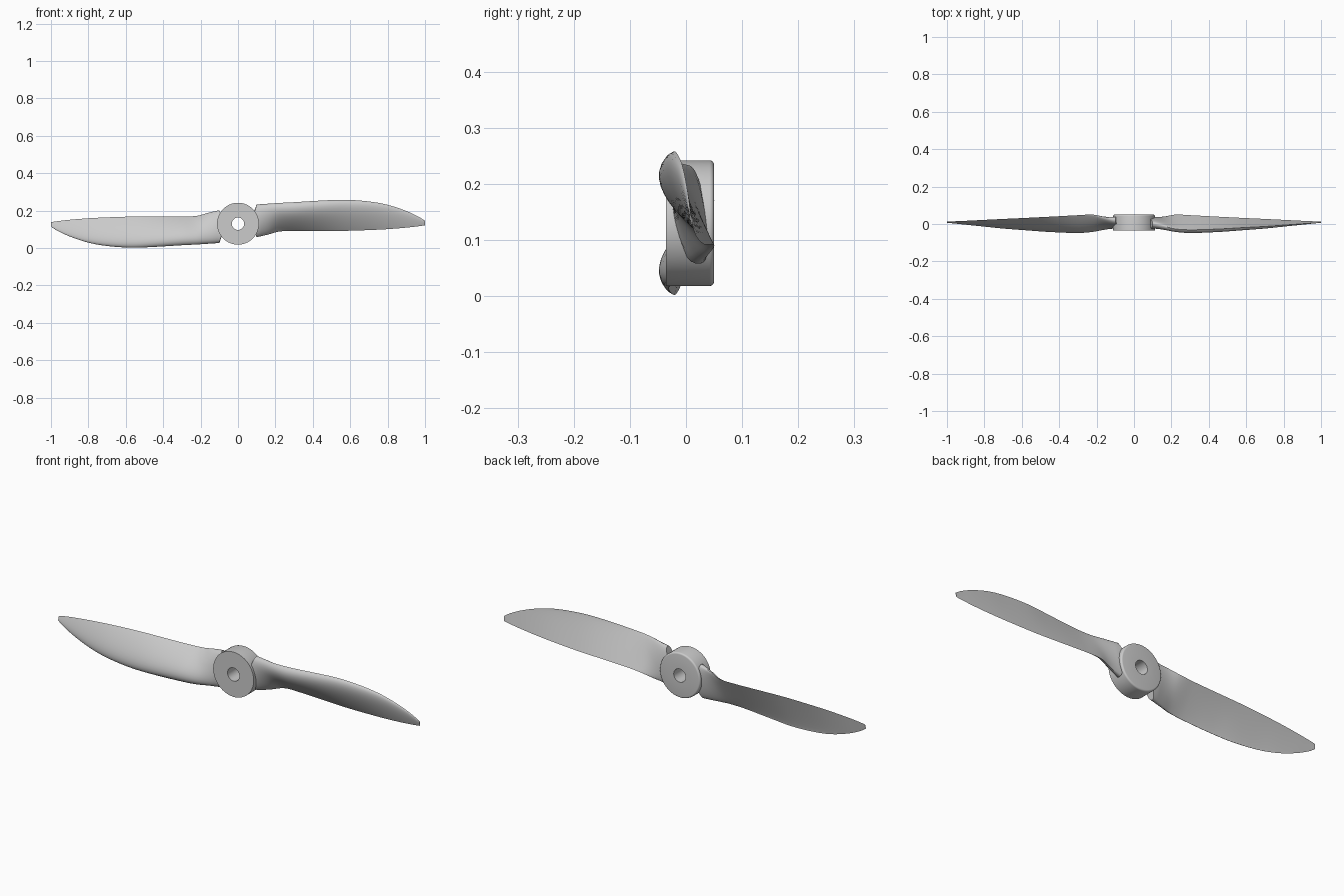
import bpy, bmesh, math

if "Cube" in bpy.data.objects:
    bpy.data.objects.remove(bpy.data.objects["Cube"])

CZ = 0.13          # height of the hub axis
N = 16             # steps along each side of the aerofoil

# Blade stations: x, leading y, z, trailing y, z, front bulge, back bulge, root roundness
STATIONS = [
    (0.10, 0.002, 0.233, 0.026, 0.058, 0.036, 0.022, 1.0),
    (0.16, -0.012, 0.237, 0.038, 0.072, 0.034, 0.012, 0.6),
    (0.22, -0.026, 0.241, 0.050, 0.088, 0.035, 0.004, 0.15),
    (0.30, -0.031, 0.245, 0.047, 0.092, 0.036, 0.000, 0.0),
    (0.45, -0.027, 0.254, 0.039, 0.092, 0.031, -0.002, 0.0),
    (0.57, -0.020, 0.258, 0.033, 0.092, 0.026, -0.002, 0.0),
    (0.70, -0.013, 0.249, 0.027, 0.096, 0.020, -0.002, 0.0),
    (0.80, -0.006, 0.231, 0.022, 0.101, 0.014, -0.001, 0.0),
    (0.90, 0.001, 0.198, 0.017, 0.109, 0.008, 0.000, 0.0),
    (0.97, 0.006, 0.165, 0.014, 0.117, 0.004, 0.000, 0.0),
    (1.00, 0.008, 0.145, 0.012, 0.122, 0.002, 0.001, 0.0),
]


def slope(i, k):
    a, b = STATIONS[max(i - 1, 0)], STATIONS[min(i + 1, len(STATIONS) - 1)]
    return (b[k] - a[k]) / (b[0] - a[0])


def station(i, t):
    """Smooth interpolation between stations i and i + 1."""
    p, q = STATIONS[i], STATIONS[i + 1]
    h = q[0] - p[0]
    out = [p[0] + h * t]
    for k in range(1, 8):
        out.append((2*t**3 - 3*t**2 + 1) * p[k] + (t**3 - 2*t**2 + t) * h * slope(i, k)
                   + (3*t**2 - 2*t**3) * q[k] + (t**3 - t**2) * h * slope(i + 1, k))
    return out


def thickness(s, w):
    foil = (0.2969*math.sqrt(s) - 0.126*s - 0.3516*s**2 + 0.2843*s**3 - 0.1036*s**4) / 0.1
    oval = max(4 * s * (1 - s), 0) ** 0.4
    return foil * (1 - w) + oval * w


def section(st, root):
    """Closed aerofoil loop: front from leading to trailing edge, then back."""
    x, ly, lz, ty, tz, f, b, w = st
    w = min(max(w, 0), 1)
    dy, dz = ty - ly, tz - lz
    c = math.hypot(dy, dz)
    ny, nz = dz / c, -dy / c          # chord normal, towards the front
    pts = []
    for j in range(2 * N):
        side, k = (f, j) if j <= N else (-b, 2 * N - j)
        s = (1 - math.cos(math.pi * k / N)) / 2
        d = side * thickness(s, w)
        px = x - 0.03 * (1 - abs(2 * s - 1)) if root else x
        pts.append((px, ly + dy * s + ny * d, lz + dz * s + nz * d - CZ))
    return pts


def finish(bm, name, angle):
    bmesh.ops.recalc_face_normals(bm, faces=bm.faces)
    me = bpy.data.meshes.new(name)
    bm.to_mesh(me)
    bm.free()
    ob = bpy.data.objects.new(name, me)
    bpy.context.collection.objects.link(ob)
    ob.location.z = CZ
    bpy.ops.object.select_all(action='DESELECT')
    bpy.context.view_layer.objects.active = ob
    ob.select_set(True)
    bpy.ops.object.shade_smooth_by_angle(angle=math.radians(angle))
    return ob


# Twisted blade, lofted through the stations
bm = bmesh.new()
rows = [station(i, t / 5) for i in range(len(STATIONS) - 1) for t in range(5)]
rows.append(list(STATIONS[-1]))
rings = [[bm.verts.new(p) for p in section(r, n == 0)] for n, r in enumerate(rows)]
M = 2 * N
for a, b in zip(rings, rings[1:]):
    for j in range(M):
        bm.faces.new((a[j], a[(j + 1) % M], b[(j + 1) % M], b[j]))
for r in (rings[0], rings[-1]):       # end caps
    for j in range(N):
        loop = list(dict.fromkeys((r[j], r[j + 1], r[M - j - 1], r[-j])))
        bm.faces.new(loop)
right = finish(bm, "right_blade", 40)

# Opposite blade, half a turn around the hub axis
left = right.copy()
left.name = "left_blade"
left.rotation_euler.y = math.pi
bpy.context.collection.objects.link(left)

# Hub with centre bore and rounded back rim, turned around y
R, BORE, Y0, Y1, FIL = 0.112, 0.033, -0.036, 0.05, 0.008
profile = [(BORE, Y0), (R, Y0)]
for k in range(5):
    a = k * math.pi / 8
    profile.append((R - FIL + FIL * math.cos(a), Y1 - FIL + FIL * math.sin(a)))
profile.append((BORE, Y1))
SEG = 64
bm = bmesh.new()
rings = [[bm.verts.new((r * math.cos(2*math.pi*i/SEG), y, r * math.sin(2*math.pi*i/SEG)))
          for r, y in profile] for i in range(SEG)]
P = len(profile)
for i in range(SEG):
    a, b = rings[i], rings[(i + 1) % SEG]
    for j in range(P):
        k = (j + 1) % P
        bm.faces.new((a[j], a[k], b[k], b[j]))
finish(bm, "hub", 35)
